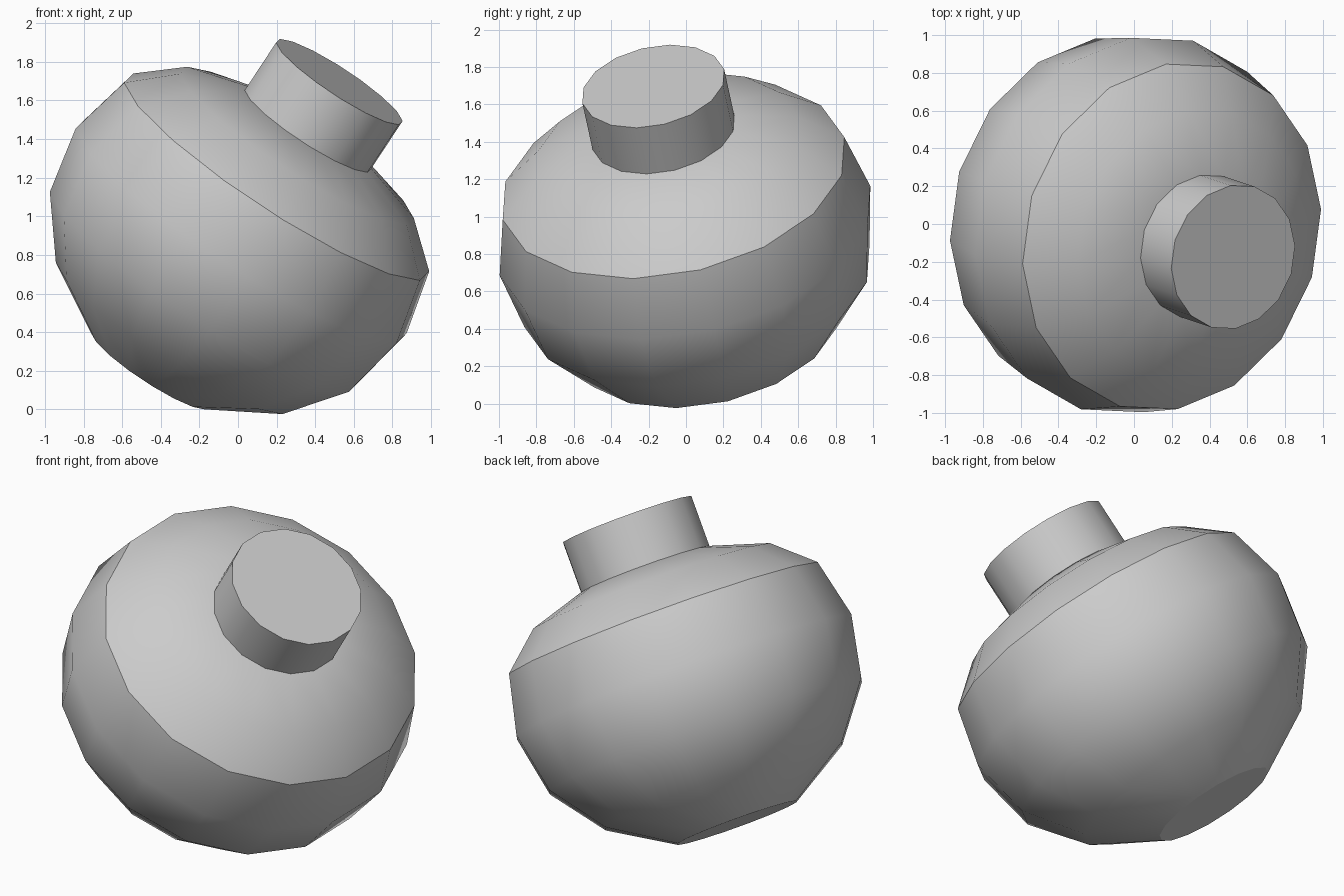
import bpy, bmesh
from math import sin, cos, radians, tau
from mathutils import Vector

cube = bpy.data.objects.get("Cube")
if cube:
    bpy.data.objects.remove(cube)

# Single grey finish
grey = bpy.data.materials.new("grey")
grey.use_nodes = True
color = (0.6, 0.6, 0.6, 1)
grey.diffuse_color = color
grey.node_tree.nodes["Principled BSDF"].inputs["Base Color"].default_value = color

# Tilted axis shared by body and neck
CENTER = Vector((0, 0, 0.9))
AXIS = Vector((0.54, -0.18, 0.82)).normalized()
U = (Vector((0, 1, 0)) - AXIS * AXIS.y).normalized()
V = U.cross(AXIS)
SIDES = 16
PHASE = radians(13.5)


def lathe(name, profile, smooth_angle):
    """Spin (height, radius) points around the tilted axis and cap both ends."""
    bm = bmesh.new()
    rings = []
    for height, radius in profile:
        angles = [PHASE + tau * i / SIDES for i in range(SIDES)]
        rings.append([bm.verts.new(CENTER + AXIS * height
                                   + (U * cos(a) + V * sin(a)) * radius) for a in angles])
    for low, high in zip(rings, rings[1:]):
        for i in range(SIDES):
            j = (i + 1) % SIDES
            bm.faces.new((low[i], low[j], high[j], high[i]))
    bm.faces.new(rings[0])
    bm.faces.new(rings[-1])
    bmesh.ops.recalc_face_normals(bm, faces=bm.faces)
    mesh = bpy.data.meshes.new(name)
    bm.to_mesh(mesh)
    bm.free()
    mesh.materials.append(grey)
    obj = bpy.data.objects.new(name, mesh)
    bpy.context.collection.objects.link(obj)
    bpy.ops.object.select_all(action='DESELECT')
    obj.select_set(True)
    bpy.context.view_layer.objects.active = obj
    bpy.ops.object.shade_smooth_by_angle(angle=radians(smooth_angle))
    return obj


# Round squat body, flat at the base
lathe("flask_body", [(-0.845, 0.36), (-0.625, 0.72), (-0.325, 0.95), (0.03, 1.02),
                     (0.37, 0.94), (0.565, 0.72), (0.67, 0.39)], 30)

# Straight closed neck
lathe("flask_neck", [(0.66, 0.39), (0.97, 0.39)], 30)
